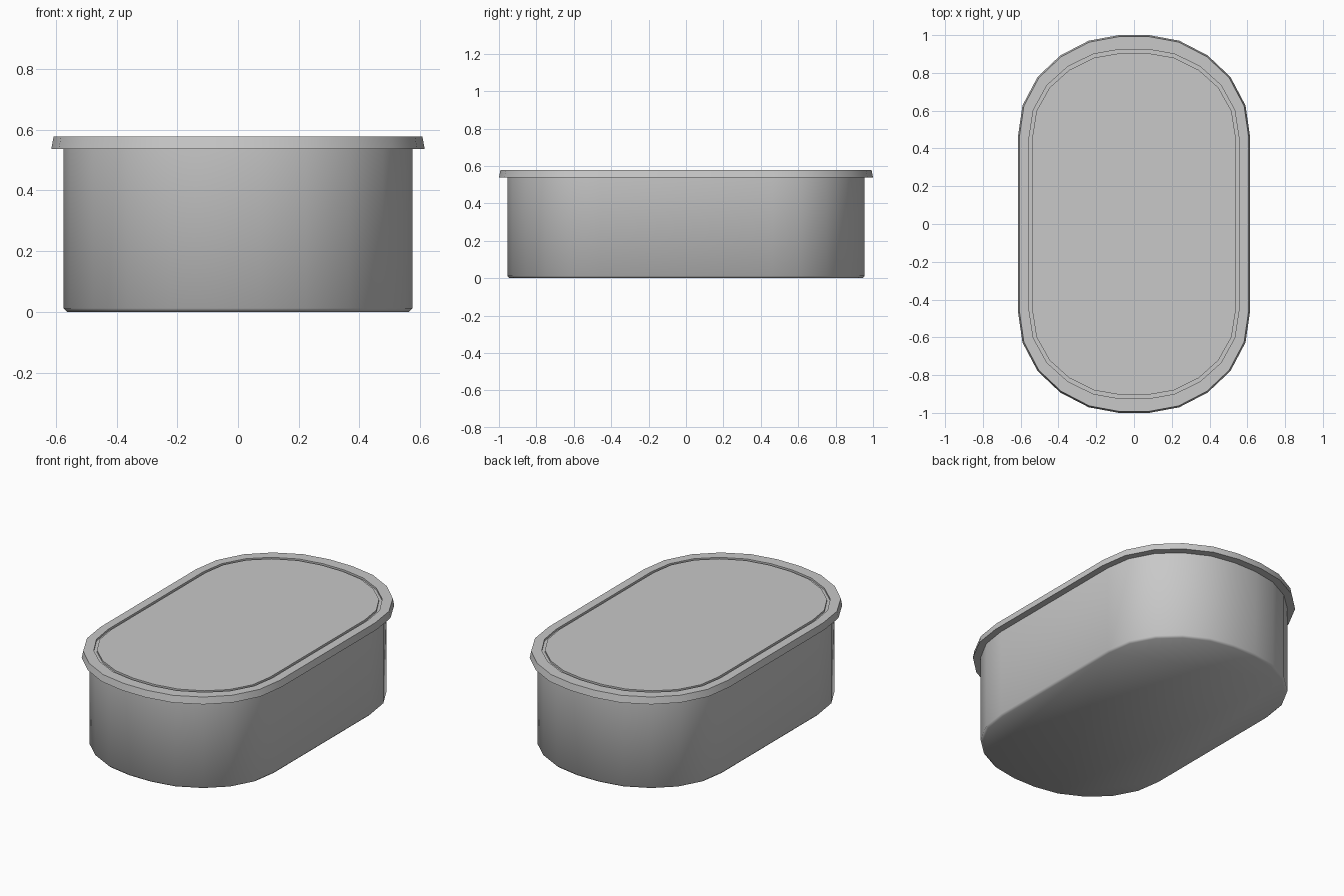
import bpy
import bmesh

cube = bpy.data.objects.get("Cube")
if cube:
    bpy.data.objects.remove(cube, do_unlink=True)

# One grey material for the whole container
grey = bpy.data.materials.new("Light grey")
grey.use_nodes = True
colour = (0.58, 0.58, 0.58, 1)
grey.diffuse_color = colour
grey.node_tree.nodes["Principled BSDF"].inputs["Base Color"].default_value = colour

# Quarter outline of the rounded oblong: x as a fraction of the half width,
# y as a fraction of the rounded end beyond the straight side
QUARTER = [(1, 0), (0.96, 0.31), (0.83, 0.59), (0.635, 0.8), (0.39, 0.945), (0.13, 1)]
STRAIGHT = 0.46


def outline(half_w, half_l):
    q = [(x * half_w, STRAIGHT + y * (half_l - STRAIGHT)) for x, y in QUARTER]
    half = q + [(-x, y) for x, y in reversed(q)]
    return half + [(-x, -y) for x, y in half]


def loft(name, sections, cap_end, angle):
    """Stack oblong sections (half width, half length, z), starting from a capped base."""
    bm = bmesh.new()
    rings = [[bm.verts.new((x, y, z)) for x, y in outline(w, l)] for w, l, z in sections]
    n = len(rings[0])
    for a, b in zip(rings, rings[1:]):
        for i in range(n):
            j = (i + 1) % n
            bm.faces.new((a[i], a[j], b[j], b[i]))
    bm.faces.new(rings[0][::-1])
    if cap_end:
        bm.faces.new(rings[-1])
    mesh = bpy.data.meshes.new(name)
    bm.to_mesh(mesh)
    bm.free()
    mesh.materials.append(grey)
    obj = bpy.data.objects.new(name, mesh)
    bpy.context.collection.objects.link(obj)
    bpy.ops.object.select_all(action="DESELECT")
    obj.select_set(True)
    bpy.context.view_layer.objects.active = obj
    if angle is None:
        bpy.ops.object.shade_smooth()
    else:
        bpy.ops.object.shade_smooth_by_angle(angle=angle)
    return obj


# Tub with a small chamfer round its base, its top tucked into the lid
loft("tub_body", [
    (0.563, 0.943, 0),
    (0.575, 0.955, 0.012),
    (0.575, 0.955, 0.545),
], False, None)

# Lid with a tapered overhanging rim and a shallow groove round the top panel
TOP, FLOOR = 0.578, 0.566
loft("lid", [
    (0.615, 1.0, 0.537),
    (0.607, 0.992, TOP),
    (0.555, 0.925, TOP),
    (0.555, 0.925, FLOOR),
    (0.538, 0.905, FLOOR),
    (0.538, 0.905, TOP),
], True, 0.5)
